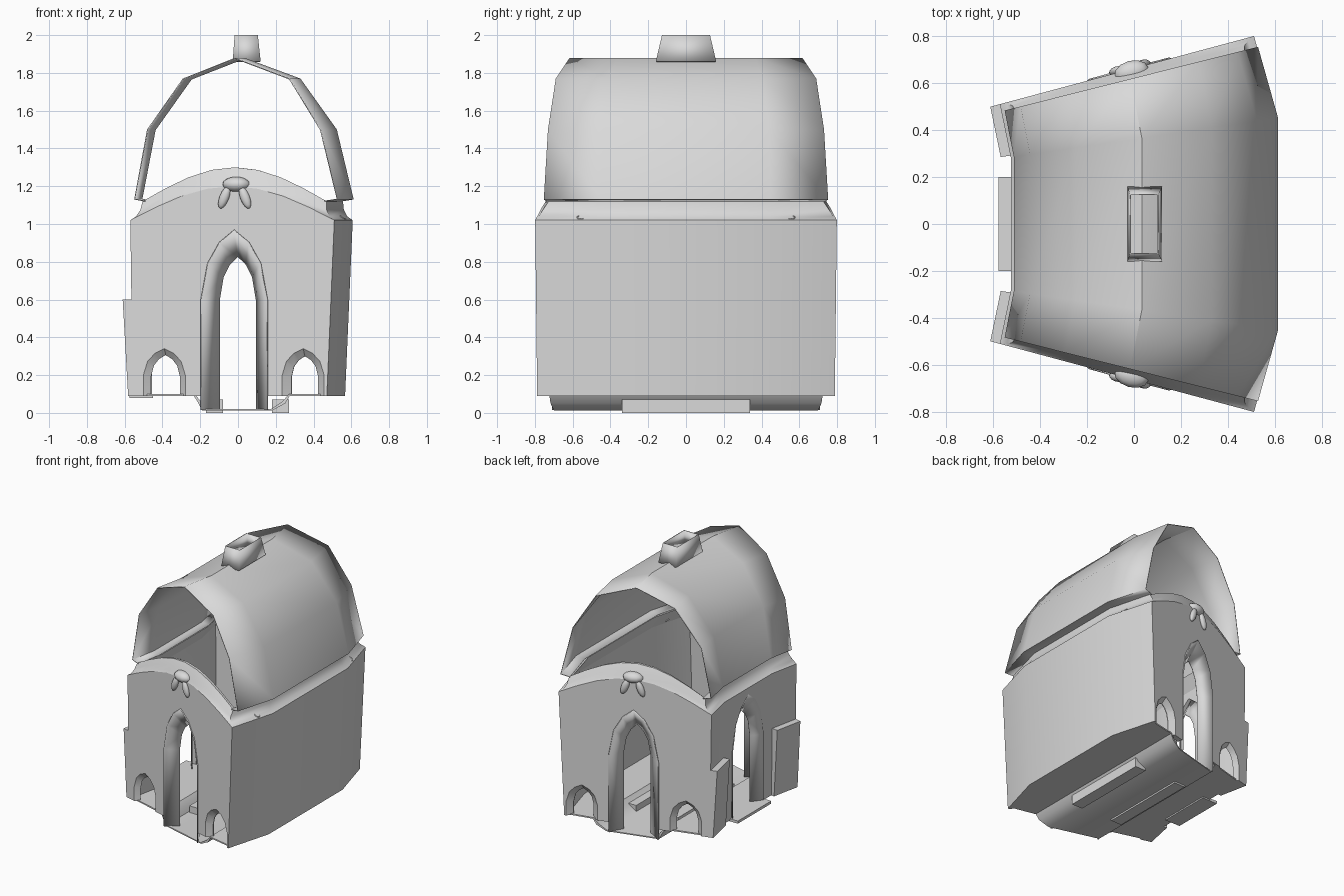
import bpy, bmesh, math
from mathutils import Vector, Matrix

cube = bpy.data.objects.get("Cube")
if cube:
    bpy.data.objects.remove(cube, do_unlink=True)

grey = bpy.data.materials.new("plain_grey")
grey.use_nodes = True
grey.diffuse_color = (0.7, 0.7, 0.7, 1)
grey.node_tree.nodes["Principled BSDF"].inputs["Base Color"].default_value = (0.7, 0.7, 0.7, 1)

CENTRE = 2.47      # the cabin is a 30 degree slice of a ring around x = -CENTRE
END = 15
BEND = 8.3
BULGE = 0.025      # the middle of the outer side stands out a little
SLOPE = math.tan(math.radians(END))


def polar(u, deg, z):
    a = math.radians(deg)
    r = CENTRE + u + (BULGE if u > 0.5 and abs(deg) <= BEND else 0)
    return Vector((r * math.cos(a) - CENTRE, r * math.sin(a), z))


def activate(ob):
    bpy.ops.object.select_all(action='DESELECT')
    ob.select_set(True)
    bpy.context.view_layer.objects.active = ob


def finish(name, bm):
    bmesh.ops.recalc_face_normals(bm, faces=bm.faces)
    mesh = bpy.data.meshes.new(name)
    bm.to_mesh(mesh)
    bm.free()
    mesh.materials.append(grey)
    ob = bpy.data.objects.new(name, mesh)
    bpy.context.collection.objects.link(ob)
    activate(ob)
    bpy.ops.object.shade_smooth_by_angle(angle=math.radians(40))
    return ob


def loft(name, rings, closed=True, caps=True):
    """Skin a list of equal-length point rings."""
    bm = bmesh.new()
    rows = [[bm.verts.new(p) for p in ring] for ring in rings]
    n = len(rows[0])
    for a, b in zip(rows, rows[1:]):
        for i in range(n if closed else n - 1):
            j = (i + 1) % n
            bm.faces.new((a[i], a[j], b[j], b[i]))
    if caps:
        bm.faces.new(rows[0])
        bm.faces.new(rows[-1])
    return finish(name, bm)


def sweep(name, section, angles, **kw):
    return loft(name, [[polar(u, a, z) for u, z in section] for a in angles], **kw)


def prism(name, plan, z0, z1):
    return loft(name, [[Vector((x, y, z)) for x, y in plan] for z in (z0, z1)])


def cut(ob, cutter):
    cutter.hide_render = True
    mod = ob.modifiers.new("cut", 'BOOLEAN')
    mod.operation = 'DIFFERENCE'
    mod.solver = 'EXACT'
    mod.object = cutter
    activate(ob)
    bpy.ops.object.modifier_apply(modifier=mod.name)
    bpy.data.objects.remove(cutter, do_unlink=True)


def solidify(ob, thickness):
    mod = ob.modifiers.new("thickness", 'SOLIDIFY')
    mod.thickness = thickness
    mod.offset = -1


def arch_ring(frame, shape, depth):
    """Pointed arch outline set back from the wall face by depth."""
    origin, along, outward = frame
    w, spring, peak, z0 = shape
    h = peak - spring
    half = [(w, z0), (w, spring), (0.8 * w, spring + 0.52 * h), (0.45 * w, spring + 0.82 * h)]
    points = [(-s, z) for s, z in half] + [(0, peak)] + half[::-1]
    return [origin + along * s - outward * depth + Vector((0, 0, z)) for s, z in points]


def opening(ob, frame, *steps):
    cut(ob, loft("opening_cutter", [arch_ring(frame, shape, d) for shape, d in steps]))


def doorway(name, ob, frame, depth, foot):
    """Cut a door and line it with a splayed surround."""
    outer, inner = (0.184, 0.6, 0.97), (0.104, 0.6, 0.83)
    opening(ob, frame, (outer + (-0.05,), -0.03), (outer + (-0.05,), 0.15))
    lining = loft(name, [arch_ring(frame, outer + (foot,), 0),
                         arch_ring(frame, inner + (foot,), depth)], closed=False, caps=False)
    solidify(lining, 0.008)


# Walls: a hollow curved block with an arched top at each end
IN_TOP, OUT_TOP, EAVE, RISE = -0.503, 0.615, 1.02, 0.18
STEPS = 8
arch = []
for i in range(STEPS + 1):
    t = i / STEPS
    arch.append((OUT_TOP + (IN_TOP - OUT_TOP) * t, EAVE + RISE * math.sin(math.pi * t)))
walls = sweep("walls", [(-0.49, 0.09), (0.574, 0.09)] + arch, (-END, -BEND, BEND, END))
cut(walls, sweep("room_cutter", [(-0.46, -0.1), (0.543, -0.1), (0.613, 1.6), (-0.475, 1.6)],
                 (-14.2, -BEND, BEND, 14.2)))

# Doors and small windows in both ends, and a door in the inner side
WIN_OUT, WIN_IN = (0.115, 0.2, 0.34, 0.03), (0.073, 0.19, 0.30, 0.03)
ca, sa = math.cos(math.radians(END)), math.sin(math.radians(END))
for side, end in ((-1, "front"), (1, "back")):
    along, outward = Vector((ca, side * sa, 0)), Vector((-sa, side * ca, 0))

    def frame_at(x):
        return Vector((x, side * SLOPE * (x + CENTRE), 0)), along, outward

    doorway(end + "_door_surround", walls, frame_at(-0.02), 0.08, 0.014)
    for x in (-0.39, 0.345):
        opening(walls, frame_at(x), (WIN_OUT, -0.03), (WIN_OUT, 0), (WIN_IN, 0.035), (WIN_IN, 0.15))
doorway("inner_door_surround", walls,
        (Vector((-0.523, 0, 0)), Vector((0, 1, 0)), Vector((-1, 0, 0))), 0.06, 0.09)
activate(walls)
bpy.ops.object.shade_smooth_by_angle(angle=math.radians(30))

# Low buttresses beside the inner door
for name, a, b in (("front_buttress", -END, -BEND - 0.2), ("back_buttress", BEND + 0.2, END)):
    sweep(name, [(-0.545, 0.6), (-0.48, 0.6), (-0.48, 0.09), (-0.515, 0.09)], (a, b))

# Cornice: curves inward and upward from the wall tops
loop = [(u, -END, z) for u, z in arch[::-1]] + [(OUT_TOP, -BEND, EAVE), (OUT_TOP, BEND, EAVE)]
loop += [(u, END, z) for u, z in arch] + [(IN_TOP, BEND, EAVE), (IN_TOP, -BEND, EAVE)]
mid_u = (IN_TOP + OUT_TOP) / 2
layers = []
for across, lengthwise, dz in ((0, 0, 0), (0.03, 0.01, 0.02), (0.05, 0.025, 0.055),
                               (0.057, 0.05, 0.1), (0.075, 0.07, 0.1), (0.03, 0.035, 0)):
    layers.append([polar(mid_u + (u - mid_u) * (1 - across / 0.56),
                         a * (1 - lengthwise / 0.68), z + dz) for u, a, z in loop])
loft("cornice", layers, caps=False)

# Roof: faceted arched shell, turned in along its lower edges
roof = sweep("roof", [(-0.43, 1.118), (-0.49, 1.13), (-0.42, 1.5), (-0.225, 1.77), (0.06, 1.88),
                      (0.36, 1.77), (0.53, 1.5), (0.62, 1.13), (0.55, 1.118)],
             (-14.1, -BEND, BEND, 14.1), closed=False, caps=False)
solidify(roof, 0.006)

# Chimney: open tapered tube
rings = []
for x0, x1, y, z in ((-0.028, 0.12, 0.16, 1.86), (-0.018, 0.105, 0.127, 2.0)):
    rings.append([Vector(p) for p in ((x0, -y, z), (x1, -y, z), (x1, y, z), (x0, y, z))])
solidify(loft("chimney", rings, caps=False), 0.006)


# Sunken aisle with curved sides, and raised floors along it
def end_y(x, gap=0.012):
    return SLOPE * (x + CENTRE) - gap


section = [(-0.24, 0.1), (-0.215, 0.06), (-0.19, 0.012), (0.18, 0.012), (0.25, 0.05), (0.28, 0.1),
           (0.27, 0.1), (0.235, 0.06), (0.175, 0.02), (-0.18, 0.02), (-0.2, 0.065), (-0.23, 0.1)]
loft("aisle", [[Vector((x, s * end_y(x), z)) for x, z in section] for s in (-1, 1)])
for name, u, x in (("inner_floor", -0.47, -0.235), ("outer_floor", 0.555, 0.275)):
    plan = [tuple(polar(u, a, 0).xy) for a in (-14.6, -BEND, BEND, 14.6)]
    prism(name, plan + [(x, end_y(x)), (x, -end_y(x))], 0.09, 0.1)

# Step of the inner door, and two runners underneath
prism("door_step", [(-0.575, -0.2), (-0.45, -0.2), (-0.45, 0.2), (-0.575, 0.2)], 0.08, 0.1)
for name, x0, x1 in (("right_runner", -0.17, -0.08), ("left_runner", 0.18, 0.27)):
    prism(name, [(x0, -0.34), (x1, -0.34), (x1, 0.34), (x0, 0.34)], 0, 0.07)


# Ornament above each end door: a domed cap with two hanging leaves
def blob(name, place, turn, size):
    bm = bmesh.new()
    bmesh.ops.create_uvsphere(bm, u_segments=12, v_segments=8, radius=1)
    bm.transform(Matrix.Translation(place) @ turn @ Matrix.Diagonal((*size, 1)))
    return finish(name, bm)


for s, end in ((-1, "front"), (1, "back")):
    y = s * end_y(-0.01, 0)
    yaw = Matrix.Rotation(s * math.radians(END), 4, 'Z')
    blob(end + "_ornament_cap", Vector((-0.01, y - s * 0.015, 1.21)), yaw, (0.075, 0.05, 0.04))
    for k, side in ((-1, "right"), (1, "left")):
        lean = Matrix.Rotation(-k * math.radians(22), 4, 'Y')
        blob(end + "_" + side + "_leaf",
             Vector((-0.018 + k * 0.055, y + s * 0.005 + s * k * 0.014, 1.14)),
             yaw @ lean, (0.026, 0.02, 0.062))

# Small rings on the outer ledge
for s, end in ((-1, "front"), (1, "back")):
    bpy.ops.mesh.primitive_torus_add(major_segments=12, minor_segments=6, major_radius=0.02,
                                     minor_radius=0.005, location=polar(0.6, s * 10.4, 1.035),
                                     rotation=(0, math.radians(30), 0))
    bpy.context.object.name = end + "_ledge_ring"
    bpy.context.object.data.materials.append(grey)
